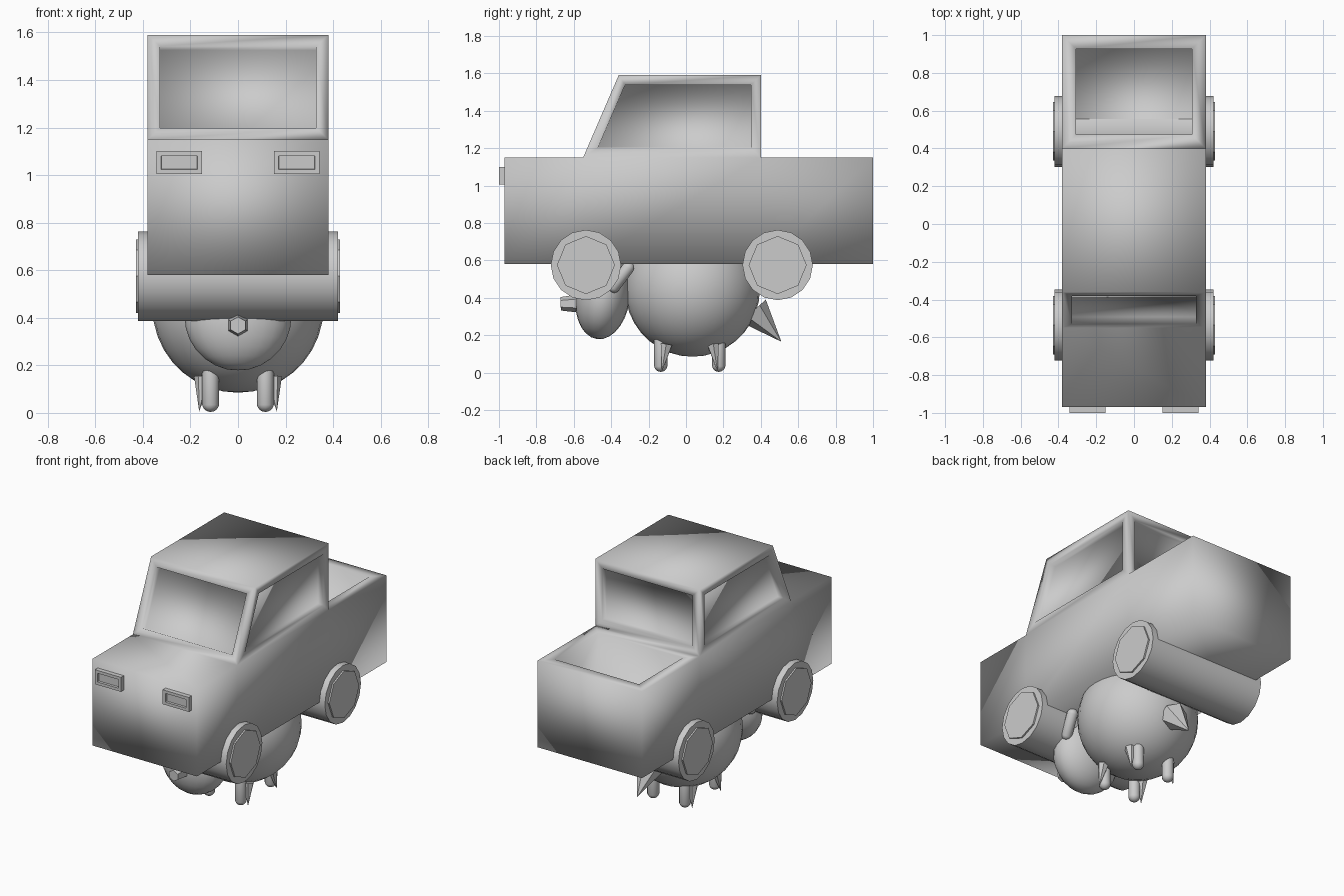
import bpy, bmesh, math
from mathutils import Vector, Matrix

if "Cube" in bpy.data.objects:
    bpy.data.objects.remove(bpy.data.objects["Cube"])


def finish(name, bm, smooth=True, angle=None):
    bmesh.ops.recalc_face_normals(bm, faces=bm.faces)
    me = bpy.data.meshes.new(name)
    bm.to_mesh(me)
    bm.free()
    ob = bpy.data.objects.new(name, me)
    bpy.context.collection.objects.link(ob)
    bpy.ops.object.select_all(action='DESELECT')
    ob.select_set(True)
    bpy.context.view_layer.objects.active = ob
    if angle:
        bpy.ops.object.shade_smooth_by_angle(angle=math.radians(angle))
    elif smooth:
        bpy.ops.object.shade_smooth()
    return ob


def recess(bm, face, border, depth):
    bmesh.ops.inset_region(bm, faces=[face], thickness=border, use_even_offset=True)
    bmesh.ops.inset_region(bm, faces=[face], thickness=0.001, depth=-depth, use_even_offset=True)


def ellipsoid(name, loc, size, tilt=0, seg=24, rings=14):
    bm = bmesh.new()
    m = Matrix.Translation(loc) @ Matrix.Rotation(tilt, 4, 'X') @ Matrix.Diagonal((*size, 1))
    bmesh.ops.create_uvsphere(bm, u_segments=seg, v_segments=rings, radius=1, matrix=m)
    return finish(name, bm)


def rod(name, a, b, r1, r2, seg=10, angle=40):
    a, b = Vector(a), Vector(b)
    d = b - a
    bm = bmesh.new()
    m = Matrix.Translation((a + b) / 2) @ d.to_track_quat('Z', 'Y').to_matrix().to_4x4()
    bmesh.ops.create_cone(bm, cap_ends=True, segments=seg, radius1=r1, radius2=r2,
                          depth=d.length, matrix=m)
    return finish(name, bm, angle=angle)


def capsule(name, a, b, r):
    # sphere whose two halves are pulled apart
    a, b = Vector(a), Vector(b)
    d = b - a
    bm = bmesh.new()
    bmesh.ops.create_uvsphere(bm, u_segments=12, v_segments=9, radius=r)
    for v in bm.verts:
        v.co.z += math.copysign(d.length / 2, v.co.z)
    bm.transform(Matrix.Translation((a + b) / 2) @ d.to_track_quat('Z', 'Y').to_matrix().to_4x4())
    return finish(name, bm)


# truck shell from a side profile
W = 0.38
prof = [(-0.97, 0.58), (-0.55, 0.58), (0.40, 0.58), (1.0, 0.58),
        (1.0, 1.15), (0.40, 1.15), (0.40, 1.59), (-0.36, 1.59),
        (-0.55, 1.15), (-0.97, 1.15)]
bm = bmesh.new()
L = [bm.verts.new((-W, y, z)) for y, z in prof]
R = [bm.verts.new((W, y, z)) for y, z in prof]
n = len(prof)
strip = [bm.faces.new((L[i], L[(i + 1) % n], R[(i + 1) % n], R[i])) for i in range(n)]
quads = [(0, 1, 8, 9), (1, 2, 5, 8), (2, 3, 4, 5), (8, 5, 6, 7)]
sides = [[bm.faces.new([s[i] for i in q]) for q in quads] for s in (L, R)]
bmesh.ops.recalc_face_normals(bm, faces=bm.faces)
# windows and load bed
for f in (strip[7], strip[5], sides[0][3], sides[1][3]):
    recess(bm, f, 0.052, 0.04)
recess(bm, strip[4], 0.073, 0.40)
finish("truck_body", bm)

# headlights
for s in (-1, 1):
    bm = bmesh.new()
    m = Matrix.Translation((s * 0.247, -0.97, 1.053)) @ Matrix.Diagonal((0.19, 0.06, 0.095, 1))
    bmesh.ops.create_cube(bm, size=1, matrix=m)
    bm.normal_update()
    front = min(bm.faces, key=lambda f: f.calc_center_median().y)
    recess(bm, front, 0.019, 0.015)
    finish("headlight", bm, smooth=False)

# wheel rollers with hub discs
for y in (-0.535, 0.49):
    rod("wheel_roller", (-0.42, y, 0.575), (0.42, y, 0.575), 0.188, 0.188, 16)
    for s in (-1, 1):
        rod("wheel_hub", (s * 0.41, y, 0.575), (s * 0.43, y, 0.575), 0.155, 0.155, 8)

# creature beneath the truck
ellipsoid("creature_body", (0, 0.035, 0.445), (0.36, 0.36, 0.36), seg=32, rings=18)
ellipsoid("creature_head", (0, -0.445, 0.405), (0.225, 0.145, 0.228), tilt=math.radians(-8))
rod("creature_snout", (0, -0.55, 0.37), (0, -0.67, 0.368), 0.052, 0.036, 6)
rod("creature_tail", (0, 0.36, 0.33), (0, 0.51, 0.165), 0.09, 0.0, 6)
for s in (-1, 1):
    capsule("creature_ear", (s * 0.2, -0.385, 0.46), (s * 0.22, -0.31, 0.56), 0.034)
    for y in (-0.135, 0.175):
        capsule("creature_leg", (s * 0.115, y, 0.04), (s * 0.115, y, 0.2), 0.036)
        inward = 0.03 if y < 0 else -0.03
        rod("leg_spike", (s * 0.15, y + inward, 0.15), (s * 0.163, y + inward * 0.2, 0.005), 0.035, 0, 6)
